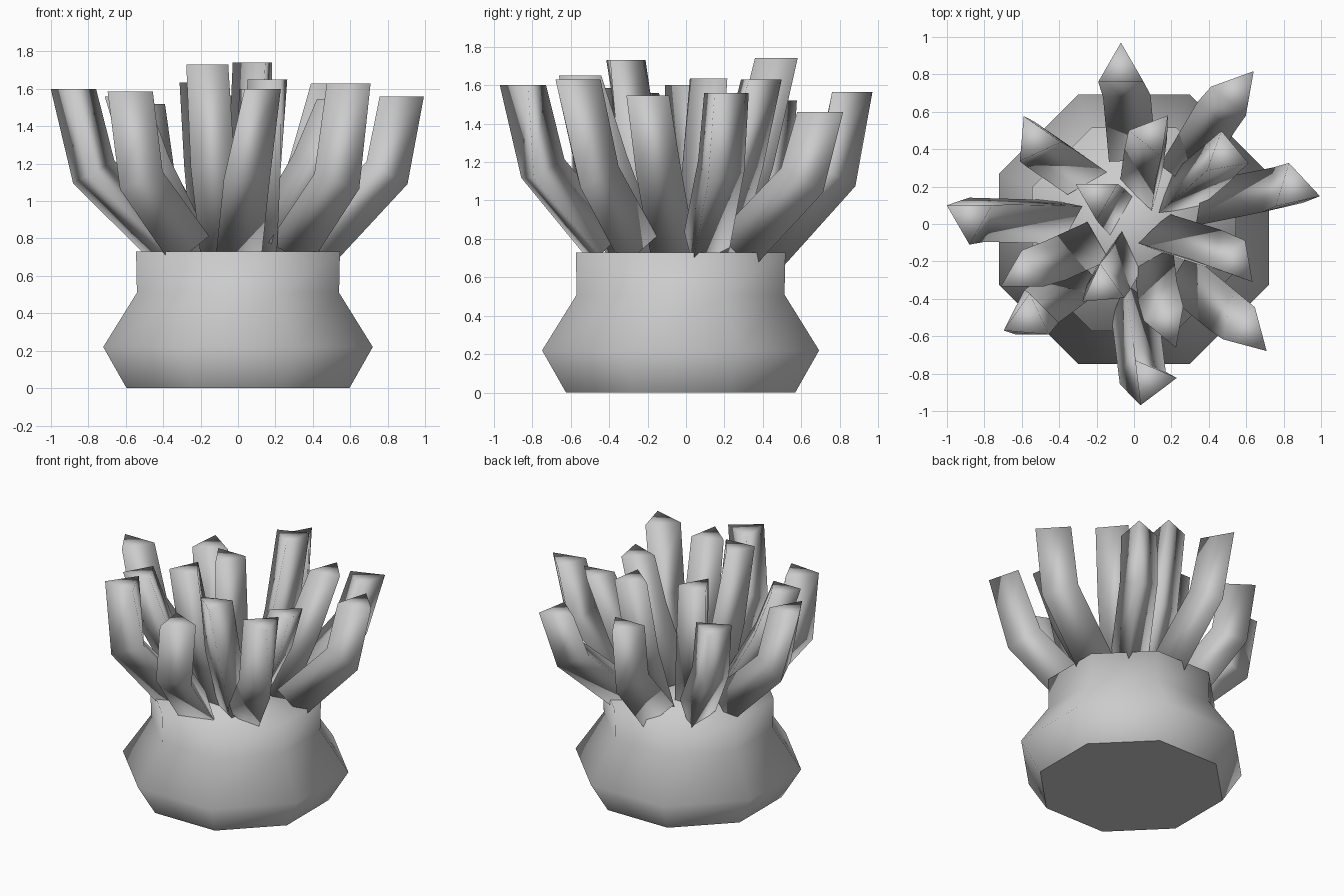
import bpy
import bmesh
import math
from mathutils import Vector

if "Cube" in bpy.data.objects:
    bpy.data.objects.remove(bpy.data.objects["Cube"])


def loft(name, rings, sharp_bottom):
    """Skin a list of equal-sized vertex rings and cap both ends."""
    bm = bmesh.new()
    vr = [[bm.verts.new(p) for p in ring] for ring in rings]
    n = len(vr[0])
    for a, b in zip(vr, vr[1:]):
        for i in range(n):
            j = (i + 1) % n
            bm.faces.new((a[i], a[j], b[j], b[i]))
    bottom = bm.faces.new(vr[0][::-1])
    bm.faces.new(vr[-1])
    for f in bm.faces:
        f.smooth = True
    if sharp_bottom:
        bottom.smooth = False
        for e in bottom.edges:
            e.smooth = False
    bmesh.ops.recalc_face_normals(bm, faces=bm.faces[:])
    me = bpy.data.meshes.new(name)
    bm.to_mesh(me)
    bm.free()
    ob = bpy.data.objects.new(name, me)
    bpy.context.collection.objects.link(ob)
    return ob


# Squat eight-sided body with a flared foot
profile = [(0.645, 0.0), (0.78, 0.22), (0.585, 0.51), (0.59, 0.73)]
loft("body", [[(r * math.cos(math.radians(22.5 + 45 * i)),
                -0.028 + r * math.sin(math.radians(22.5 + 45 * i)), z)
               for i in range(8)] for r, z in profile], True)


def tentacle(name, base, mid, tip, turn, low_turn, r):
    """Bent three-sided stalk; the turns are corner headings at the tip and lower down."""
    base, mid, tip = Vector(base), Vector(mid), Vector(tip)
    up = Vector((0, 0, 1))
    low, high = (mid - base).normalized(), (tip - mid).normalized()
    base -= low * 0.04
    rings = []
    for centre, axis, t, s in ((base, low, low_turn, 1.05 * r),
                               (mid, (low + high).normalized(), low_turn, 1.05 * r),
                               (tip, up, turn, r)):
        q = up.rotation_difference(axis)
        ring = []
        for k in range(3):
            a = math.radians(t + 120 * k)
            ring.append(centre + q @ Vector((s * math.cos(a), s * math.sin(a), 0)))
        rings.append(ring)
    loft(name, rings, False)


# Outer ring of eight: base, bend, tip, tip corner heading, lower corner heading
outer = [
    ((-0.01, 0.42, 0.78), (-0.04, 0.75, 1.14), (-0.07, 0.83, 1.565), 90, 92),
    ((0.29, 0.30, 0.78), (0.48, 0.62, 1.12), (0.55, 0.71, 1.46), 50, 50),
    ((0.43, 0.09, 0.78), (0.78, 0.16, 1.15), (0.86, 0.19, 1.56), 103, 103),
    ((0.30, -0.30, 0.78), (0.53, -0.49, 1.13), (0.61, -0.58, 1.63), 75, 92),
    ((-0.01, -0.45, 0.78), (0.03, -0.76, 1.15), (0.09, -0.84, 1.60), 127, 105),
    ((-0.30, -0.31, 0.78), (-0.54, -0.49, 1.12), (-0.57, -0.51, 1.585), 85, 107),
    ((-0.40, 0.04, 0.78), (-0.78, 0.05, 1.15), (-0.88, 0.03, 1.60), 30, 22),
    ((-0.29, 0.29, 0.78), (-0.48, 0.42, 1.12), (-0.53, 0.45, 1.52), 115, 115),
]
# Inner ring of seven
inner = [
    ((0.06, 0.21, 0.75), (0.08, 0.36, 1.2), (0.10, 0.48, 1.74), 51, 45),
    ((0.24, 0.15, 0.75), (0.38, 0.27, 1.2), (0.49, 0.37, 1.63), 100, 100),
    ((0.16, -0.08, 0.75), (0.42, -0.16, 1.2), (0.55, -0.21, 1.545), 70, 70),
    ((0.14, -0.25, 0.75), (0.16, -0.42, 1.2), (0.18, -0.54, 1.65), 50, 60),
    ((-0.08, -0.18, 0.75), (-0.13, -0.27, 1.2), (-0.17, -0.34, 1.73), 95, 85),
    ((-0.26, -0.13, 0.75), (-0.48, -0.23, 1.2), (-0.60, -0.27, 1.56), 90, 90),
    ((-0.13, 0.08, 0.75), (-0.17, 0.12, 1.2), (-0.20, 0.15, 1.635), 30, 30),
]
for i, p in enumerate(outer):
    tentacle(f"outer_tentacle_{i + 1}", *p, 0.14)
for i, p in enumerate(inner):
    tentacle(f"inner_tentacle_{i + 1}", *p, 0.13)
